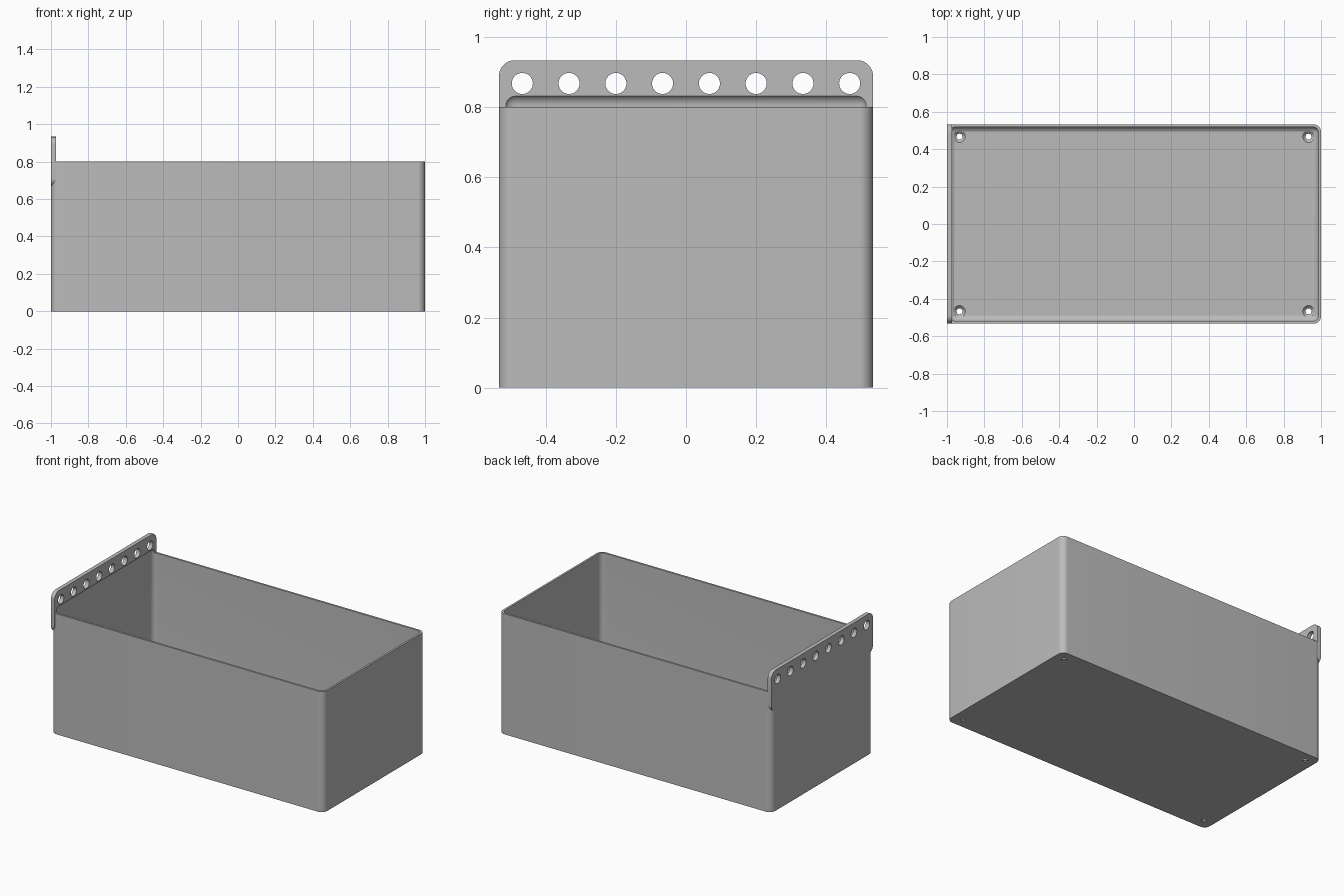
import bpy, bmesh
from math import radians
from mathutils import Matrix

default = bpy.data.objects.get("Cube")
if default:
    bpy.data.objects.remove(default)

# Main sizes
HALF_X, HALF_Y = 1.0, 0.533
RIM, TOP = 0.8, 0.933
WALL, FLOOR, PLATE = 0.0133, 0.02, 0.027

grey = bpy.data.materials.new("plain grey")
grey.use_nodes = True
grey.diffuse_color = (0.5, 0.5, 0.5, 1)
grey.node_tree.nodes["Principled BSDF"].inputs["Base Color"].default_value = (0.5, 0.5, 0.5, 1)


def add_object(name, bm, helper=False):
    mesh = bpy.data.meshes.new(name)
    bmesh.ops.recalc_face_normals(bm, faces=bm.faces)
    bm.to_mesh(mesh)
    bm.free()
    obj = bpy.data.objects.new(name, mesh)
    bpy.context.collection.objects.link(obj)
    mesh.materials.append(grey)
    if helper:
        obj.hide_render = True
        obj.display_type = 'WIRE'
    return obj


def rounded_box(name, low, high, radius, axis=None, helper=False):
    """Box whose edges along one axis (or all edges) are rounded."""
    bm = bmesh.new()
    size = [h - l for l, h in zip(low, high)]
    centre = [(h + l) / 2 for l, h in zip(low, high)]
    bmesh.ops.create_cube(bm, size=1, matrix=Matrix.Translation(centre) @ Matrix.Diagonal((*size, 1)))
    edges = [e for e in bm.edges
             if axis is None or abs((e.verts[0].co - e.verts[1].co)[axis]) > 1e-4]
    bmesh.ops.bevel(bm, geom=edges, offset=radius, segments=10, profile=0.5, affect='EDGES')
    return add_object(name, bm, helper)


def add_cone(bm, centre, bottom, top, depth, turn=Matrix()):
    bmesh.ops.create_cone(bm, cap_ends=True, segments=40, radius1=bottom, radius2=top,
                          depth=depth, matrix=Matrix.Translation(centre) @ turn)


def boolean(target, tool, operation):
    mod = target.modifiers.new(operation.lower(), 'BOOLEAN')
    mod.object = tool
    mod.operation = operation
    mod.solver = 'EXACT'


# Outer bin body with rounded upright corners
bin_body = rounded_box("storage_bin", (-HALF_X, -HALF_Y, 0), (HALF_X, HALF_Y, RIM), 0.04, axis=2)

# Hanging plate, rounded at its four corners
plate = rounded_box("hanging_plate", (-HALF_X, -HALF_Y, 0.667),
                    (-HALF_X + PLATE, HALF_Y, TOP), 0.045, axis=0, helper=True)

# Hollow, rounded all over, reaching slightly into the plate above the rim
hollow = rounded_box("hollow_cutter", (-HALF_X + WALL, -HALF_Y + WALL, FLOOR),
                     (HALF_X - WALL, HALF_Y - WALL, 0.837), 0.033, helper=True)

# Row of eight holes through the plate
bm = bmesh.new()
for i in range(8):
    y = (i - 3.5) * 0.1333
    add_cone(bm, (-HALF_X, y, 0.867), 0.03, 0.03, 0.2, Matrix.Rotation(radians(90), 4, 'Y'))
plate_holes = add_object("plate_hole_cutter", bm, helper=True)

# Countersunk screw holes in the floor corners
bm = bmesh.new()
sinks = bmesh.new()
for x in (-0.933, 0.933):
    for y in (-0.467, 0.467):
        add_cone(bm, (x, y, 0), 0.016, 0.016, 0.1)
        add_cone(sinks, (x, y, FLOOR - 0.005), 0.014, 0.038, 0.024)
screw_holes = add_object("screw_hole_cutter", bm, helper=True)
countersinks = add_object("countersink_cutter", sinks, helper=True)

boolean(bin_body, plate, 'UNION')
for cutter in (hollow, plate_holes, screw_holes, countersinks):
    boolean(bin_body, cutter, 'DIFFERENCE')

# Bake the cuts, then drop the helpers
bpy.context.view_layer.update()
graph = bpy.context.evaluated_depsgraph_get()
bin_body.data = bpy.data.meshes.new_from_object(bin_body.evaluated_get(graph))
bin_body.modifiers.clear()
for helper in (plate, hollow, plate_holes, screw_holes, countersinks):
    bpy.data.objects.remove(helper)

bpy.ops.object.select_all(action='DESELECT')
bin_body.select_set(True)
bpy.context.view_layer.objects.active = bin_body
bpy.ops.object.shade_smooth_by_angle(angle=radians(30))
